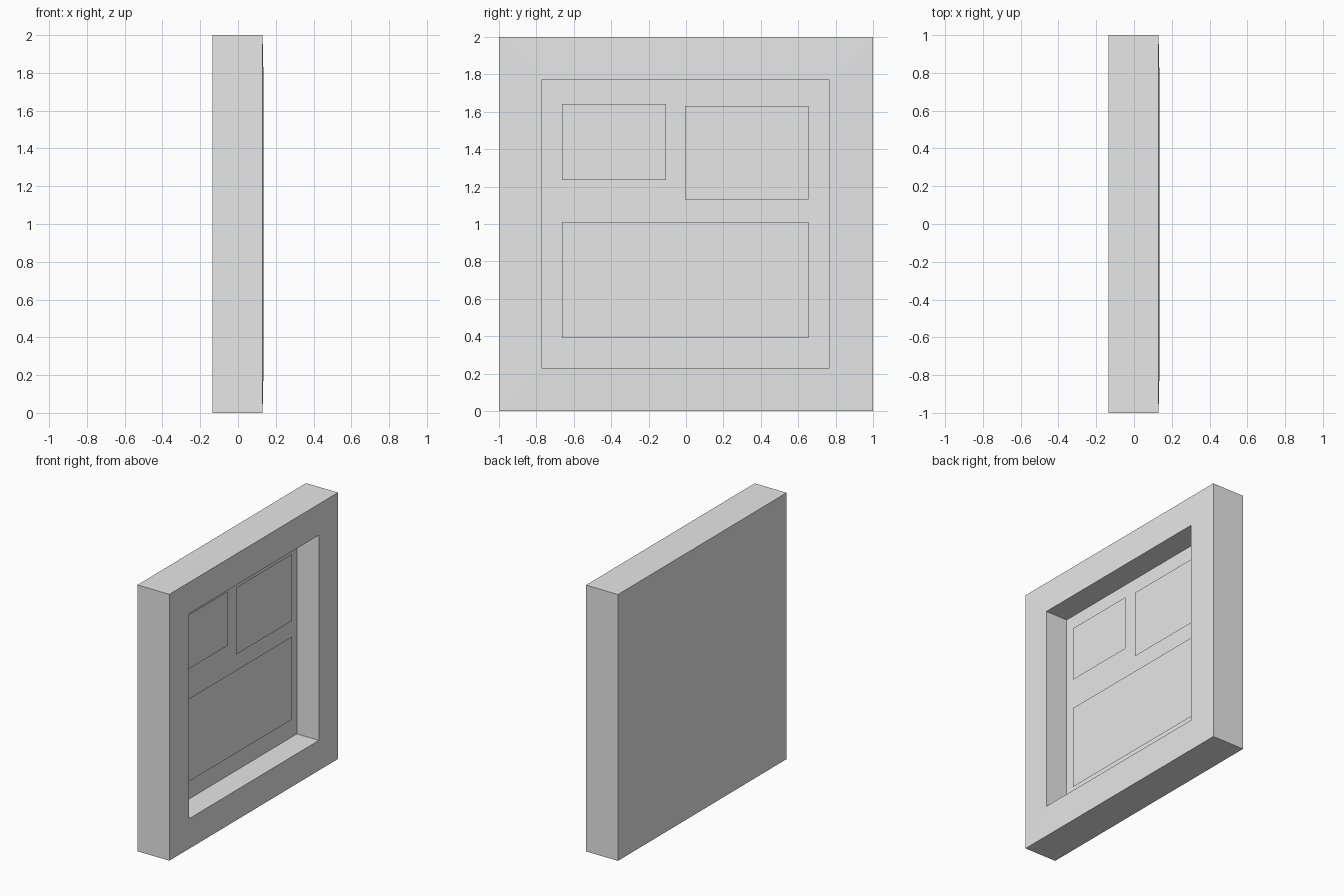
import bpy
import bmesh

# Remove the default cube
cube = bpy.data.objects.get("Cube")
if cube:
    bpy.data.objects.remove(cube, do_unlink=True)

# Single grey material
GREY = (0.8, 0.8, 0.8, 1.0)
grey = bpy.data.materials.new("plain_grey")
grey.use_nodes = True
grey.diffuse_color = GREY
grey.node_tree.nodes["Principled BSDF"].inputs["Base Color"].default_value = GREY

BACK, OUTER, LIP, FLOOR = -0.135, 0.13, 0.135, -0.047
PANEL = FLOOR + 0.035


def add_object(name, bm):
    mesh = bpy.data.meshes.new(name)
    bm.to_mesh(mesh)
    bm.free()
    mesh.materials.append(grey)
    obj = bpy.data.objects.new(name, mesh)
    bpy.context.collection.objects.link(obj)
    return obj


def ring(bm, x, y0, y1, z0, z1):
    """Rectangle of vertices at depth x, counter-clockwise seen from +x."""
    return [bm.verts.new((x, y, z)) for y, z in ((y0, z0), (y1, z0), (y1, z1), (y0, z1))]


# Frame: rectangular loops bridged from the back, round the lip, to the recess floor
bm = bmesh.new()
full = (-1, 1, 0, 2)
opening = (-0.772, 0.766, 0.23, 1.77)
loops = [ring(bm, BACK, *full), ring(bm, OUTER, *full),
         ring(bm, LIP, *opening), ring(bm, FLOOR, *opening)]
for a, b in zip(loops, loops[1:]):
    for i in range(4):
        j = (i + 1) % 4
        bm.faces.new((a[i], a[j], b[j], b[i]))
bm.faces.new(loops[0][::-1])
bm.faces.new(loops[-1])
add_object("frame", bm)

# Flat panels standing just in front of the recess floor
panels = {
    "small_upper_panel": (-0.663, -0.106, 1.236, 1.642),
    "large_upper_panel": (-0.005, 0.655, 1.13, 1.632),
    "lower_panel": (-0.663, 0.655, 0.39, 1.012),
}
for name, bounds in panels.items():
    bm = bmesh.new()
    bm.faces.new(ring(bm, PANEL, *bounds))
    add_object(name, bm)
